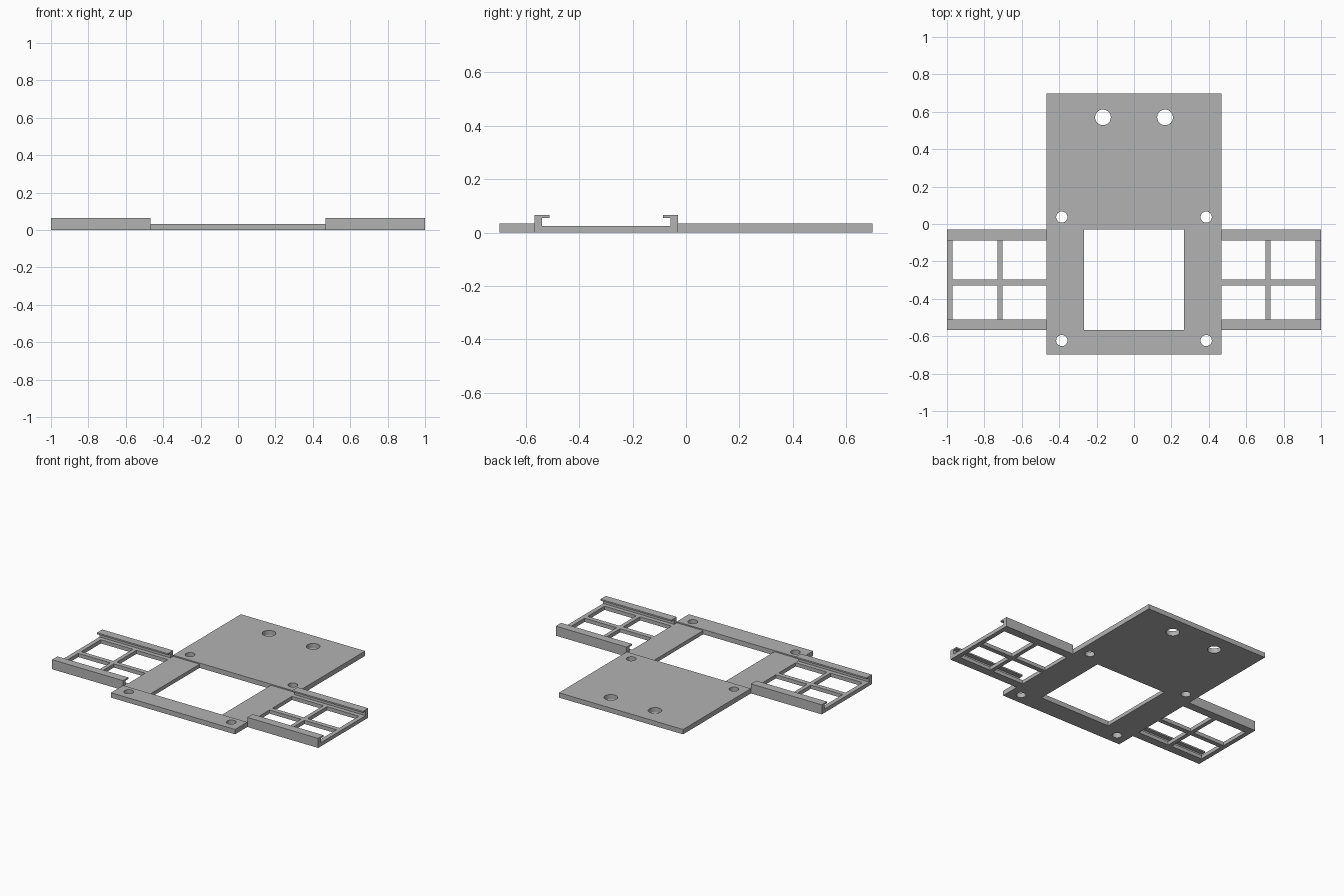
import bpy, bmesh
from mathutils import Matrix, Vector

cube = bpy.data.objects.get("Cube")
if cube:
    bpy.data.objects.remove(cube, do_unlink=True)

grey = bpy.data.materials.new("plain grey")
grey.use_nodes = True
colour = (0.45, 0.45, 0.45, 1)
grey.diffuse_color = colour
grey.node_tree.nodes["Principled BSDF"].inputs["Base Color"].default_value = colour


def to_object(name, bm):
    bmesh.ops.recalc_face_normals(bm, faces=bm.faces)
    mesh = bpy.data.meshes.new(name)
    bm.to_mesh(mesh)
    bm.free()
    mesh.materials.append(grey)
    obj = bpy.data.objects.new(name, mesh)
    bpy.context.collection.objects.link(obj)
    return obj


def box(name, low, high):
    low, high = Vector(low), Vector(high)
    bm = bmesh.new()
    matrix = Matrix.Translation((low + high) / 2) @ Matrix.Diagonal((*(high - low), 1))
    bmesh.ops.create_cube(bm, size=1, matrix=matrix)
    return to_object(name, bm)


def cylinder(name, x, y, radius):
    bm = bmesh.new()
    bmesh.ops.create_cone(bm, cap_ends=True, segments=40, radius1=radius,
                          radius2=radius, depth=0.4,
                          matrix=Matrix.Translation((x, y, 0)))
    return to_object(name, bm)


def cut(target, cutters):
    for cutter in cutters:
        mod = target.modifiers.new("cut", 'BOOLEAN')
        mod.operation, mod.solver, mod.object = 'DIFFERENCE', 'EXACT', cutter
    bpy.context.view_layer.update()
    graph = bpy.context.evaluated_depsgraph_get()
    mesh = bpy.data.meshes.new_from_object(target.evaluated_get(graph))
    target.modifiers.clear()
    target.data = mesh
    for cutter in cutters:
        bpy.data.objects.remove(cutter, do_unlink=True)


HALF = 0.467                  # plate half width
FRONT, BACK = -0.567, -0.03   # rail outer sides
FLOOR, TOP = 0.025, 0.065     # frame floor and rail heights
WALL, LIP = 0.028, 0.057      # rail wall thickness and lip reach

# Main plate with window, shallow crosswise channel and screw holes
plate = box("main_plate", (-HALF, -0.698, 0), (HALF, 0.698, 0.033))
cutters = [box("window_cutter", (-0.268, FRONT, -0.2), (0.268, BACK, 0.2)),
           box("channel_cutter", (-0.6, FRONT, FLOOR), (0.6, BACK, 0.2))]
for side in (-1, 1):
    cutters.append(cylinder("large_hole_cutter", side * 0.166, 0.57, 0.042))
    for y in (0.037, -0.623):
        cutters.append(cylinder("small_hole_cutter", side * 0.386, y, 0.03))
cut(plate, cutters)

# Side frames: floor with two hooked rails, extruded outwards
profile = [(FRONT, 0), (BACK, 0), (BACK, TOP), (BACK - LIP, TOP),
           (BACK - LIP, 0.055), (BACK - WALL, 0.055), (BACK - WALL, FLOOR),
           (FRONT + WALL, FLOOR), (FRONT + WALL, 0.055), (FRONT + LIP, 0.055),
           (FRONT + LIP, TOP), (FRONT, TOP)]
for side, name in ((1, "left_frame"), (-1, "right_frame")):
    bm = bmesh.new()
    face = bm.faces.new([bm.verts.new((side * HALF, y, z)) for y, z in profile])
    ends = bmesh.ops.extrude_face_region(bm, geom=[face])["geom"]
    bmesh.ops.translate(bm, vec=(side * (1 - HALF), 0, 0),
                        verts=[v for v in ends if isinstance(v, bmesh.types.BMVert)])
    # extrusion keeps the starting cap, so the body stays closed
    frame = to_object(name, bm)
    # Four openings leave a cross of thin bars
    openings = []
    for x0, x1 in ((0.44, 0.703), (0.73, 0.97)):
        for y0, y1 in ((FRONT + LIP, -0.329), (-0.297, BACK - LIP)):
            a, b = sorted((side * x0, side * x1))
            openings.append(box("opening_cutter", (a, y0, -0.1), (b, y1, 0.04)))
    cut(frame, openings)
